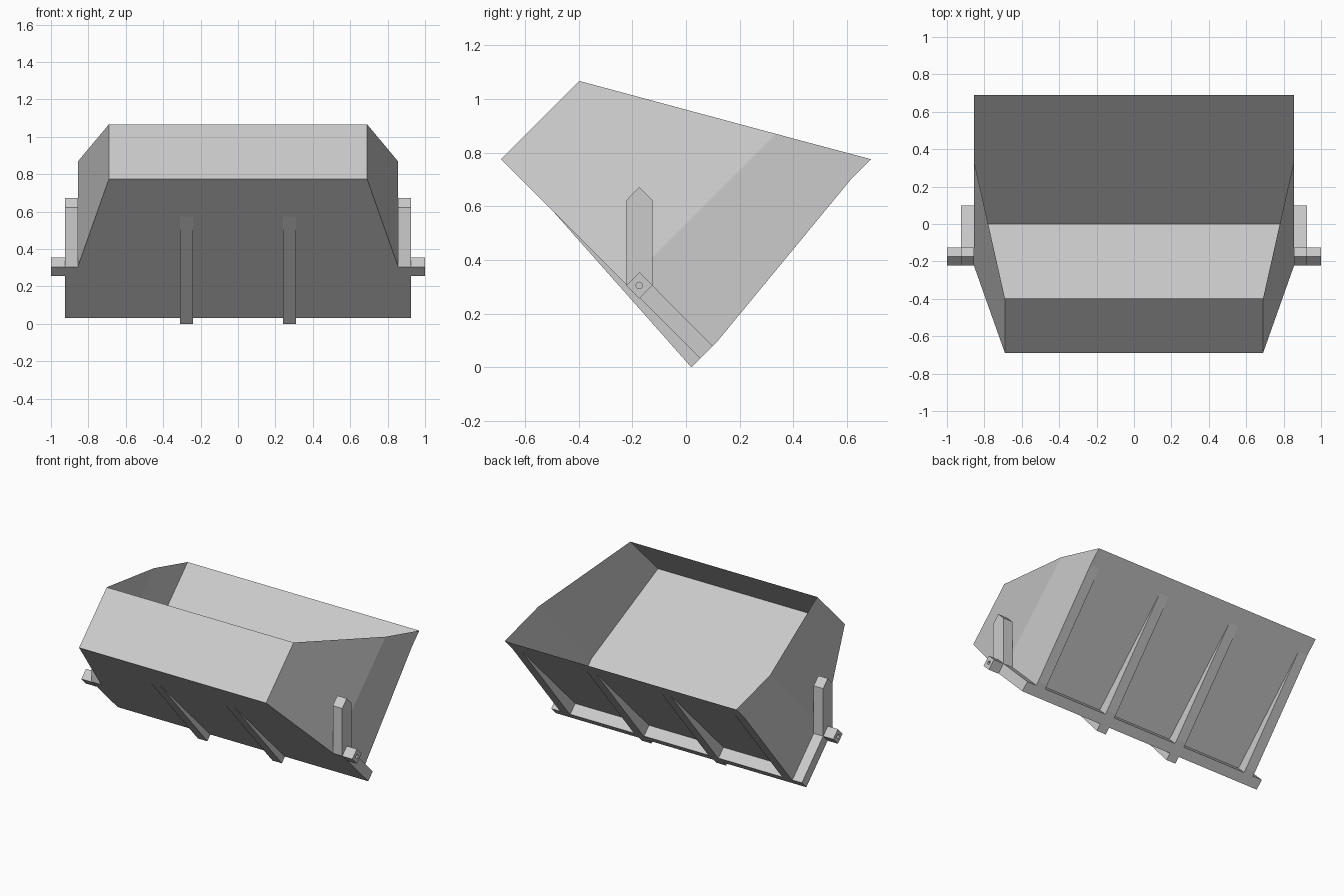
import bpy, bmesh, math
from mathutils import Vector

if "Cube" in bpy.data.objects:
    bpy.data.objects.remove(bpy.data.objects["Cube"])

R = math.sqrt(0.5)


def tilt(u, v):
    # u runs forward-up along the floor, v runs backward-up along the rear wall
    return ((v - u) * R, 0.085 + (u + v) * R)


def finish(name, bm):
    bmesh.ops.recalc_face_normals(bm, faces=bm.faces)
    mesh = bpy.data.meshes.new(name)
    bm.to_mesh(mesh)
    bm.free()
    ob = bpy.data.objects.new(name, mesh)
    bpy.context.scene.collection.objects.link(ob)
    return ob


def extrude_x(name, profile, x0, x1):
    # closed yz profile extruded between two x positions
    bm = bmesh.new()
    face = bm.faces.new([bm.verts.new((x0, y, z)) for y, z in profile])
    ext = bmesh.ops.extrude_face_region(bm, geom=[face])["geom"]
    moved = [g for g in ext if isinstance(g, bmesh.types.BMVert)]
    bmesh.ops.translate(bm, verts=moved, vec=(x1 - x0, 0, 0))
    return finish(name, bm)


def both_sides(name, profile, x0, x1):
    a = extrude_x(name + "_right", profile, x0, x1)
    b = extrude_x(name + "_left", profile, -x1, -x0)
    return a, b


# Open hopper: three stations along u give (u, rim v, half width)
bm = bmesh.new()
rings = []
for u, rim, w in ((0, 0.976, 0.855), (0.318, 0.792, 0.855), (0.976, 0.413, 0.69)):
    rings.append([bm.verts.new((x, *tilt(u, v)))
                  for x, v in ((-w, rim), (-w, 0), (w, 0), (w, rim))])
for a, b in zip(rings, rings[1:]):
    for i in range(3):
        bm.faces.new((a[i], a[i + 1], b[i + 1], b[i]))
bm.faces.new(rings[0])
bm.faces.new(rings[-1])
finish("hopper", bm)

# Cross beam under the rear wall
beam = [tilt(u, v) for u, v in ((0, 0), (-0.074, 0), (-0.074, 0.067), (0, 0.067))]
extrude_x("base_beam", beam, -0.855, 0.855)

# Tapered stiffeners on the rear wall and beneath the floor
rear = [tilt(u, v) for u, v in ((0, 0.0), (-0.074, 0.0), (-0.074, 0.095), (0, 0.865))]
floor = [tilt(u, v) for u, v in ((0.69, 0), (-0.074, 0), (-0.074, -0.046))]
both_sides("outer_rear_rib", rear, 0.785, 0.855)
both_sides("inner_rear_rib", rear, 0.24, 0.31)
both_sides("floor_rib", floor, 0.24, 0.31)

# Side bars and pointed upright posts
low, high = tilt(-0.074, 0), tilt(-0.074, 0.067)
both_sides("side_bar", [(-0.22, 0.305), low, high, (-0.125, 0.305)], 0.855, 0.925)
both_sides("side_post", [(-0.222, 0.305), (-0.125, 0.305), (-0.125, 0.623),
                         (-0.174, 0.672), (-0.222, 0.623)], 0.855, 0.925)

# Square pivot pins turned on edge, with a round hole in each end
c = (-0.174, 0.305)
pin = [(c[0] - 0.049, c[1]), (c[0], c[1] - 0.049), (c[0] + 0.049, c[1]), (c[0], c[1] + 0.049)]
for ob, s in zip(both_sides("pivot_pin", pin, 0.925, 1.0), (1, -1)):
    hole = [(c[0] + 0.012 * math.cos(k * math.tau / 16),
             c[1] + 0.012 * math.sin(k * math.tau / 16)) for k in range(16)]
    cutter = extrude_x("pin_hole_cutter", hole, s * 0.94, s * 1.05)
    cutter.hide_render = True
    cutter.hide_viewport = True
    mod = ob.modifiers.new("hole", "BOOLEAN")
    mod.operation = "DIFFERENCE"
    mod.object = cutter
